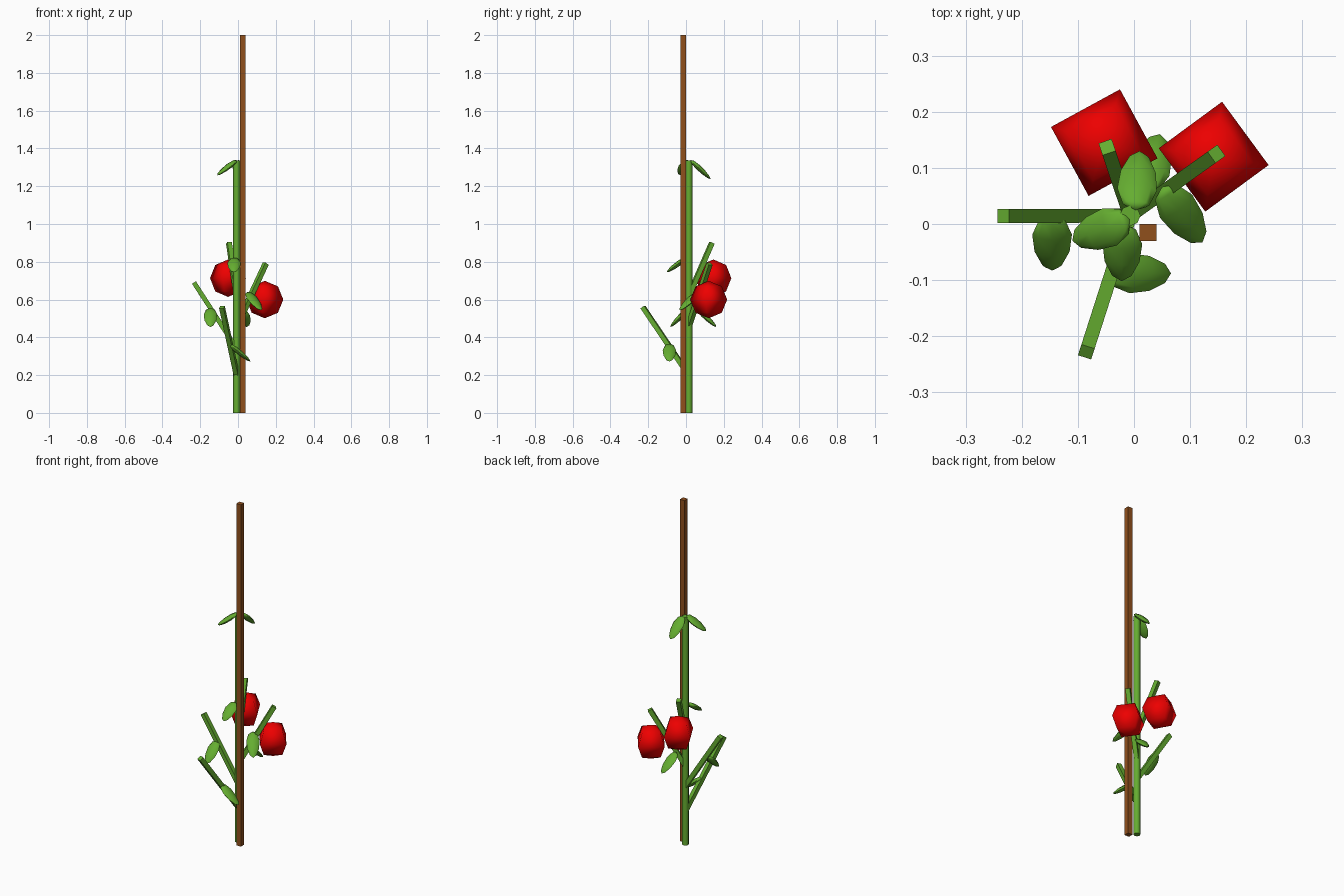
import bpy, bmesh, math
from mathutils import Vector, Matrix

if "Cube" in bpy.data.objects:
    bpy.data.objects.remove(bpy.data.objects["Cube"])


def material(name, color):
    m = bpy.data.materials.new(name)
    m.diffuse_color = color
    m.use_nodes = True
    m.node_tree.nodes["Principled BSDF"].inputs["Base Color"].default_value = m.diffuse_color
    return m


GREEN = material("leaf_green", (0.13, 0.42, 0.03, 1))
RED = material("fruit_red", (0.85, 0.0, 0.0, 1))
BROWN = material("wood_brown", (0.28, 0.08, 0.012, 1))


def finish(bm, name, mat, matrix, smooth=None):
    bmesh.ops.transform(bm, matrix=matrix, verts=bm.verts)
    bmesh.ops.recalc_face_normals(bm, faces=bm.faces)
    me = bpy.data.meshes.new(name)
    bm.to_mesh(me)
    bm.free()
    me.materials.append(mat)
    ob = bpy.data.objects.new(name, me)
    bpy.context.collection.objects.link(ob)
    if smooth:
        bpy.ops.object.select_all(action='DESELECT')
        bpy.context.view_layer.objects.active = ob
        ob.select_set(True)
        bpy.ops.object.shade_smooth_by_angle(angle=math.radians(smooth))
    return ob


def frame(a, b):
    """Matrix centred between a and b: z along a-b, x horizontal."""
    a, b = Vector(a), Vector(b)
    d = (b - a).normalized()
    ref = Vector((0, 0, 1)) if abs(d.z) < 0.99 else Vector((0, 1, 0))
    side = d.cross(ref).normalized()
    rot = Matrix((side, d.cross(side), d)).transposed().to_4x4()
    return Matrix.Translation((a + b) / 2) @ rot, (b - a).length


def rod(name, a, b, sides, radius, mat, smooth=None):
    m, length = frame(a, b)
    bm = bmesh.new()
    bmesh.ops.create_cone(bm, cap_ends=True, segments=sides, radius1=radius,
                          radius2=radius, depth=length)
    if sides == 4:
        bmesh.ops.rotate(bm, verts=bm.verts, matrix=Matrix.Rotation(math.pi / 4, 3, 'Z'))
    finish(bm, name, mat, m, smooth)


def leaf(name, a, b):
    # flattened egg, a little wider near the base
    m, length = frame(a, b)
    bm = bmesh.new()
    bmesh.ops.create_uvsphere(bm, u_segments=8, v_segments=5, radius=1)
    for v in bm.verts:
        taper = 1 - 0.2 * v.co.z
        v.co = (v.co.x * 0.035 * taper, v.co.y * 0.014 * taper, v.co.z * length / 2)
    finish(bm, name, GREEN, m, 60)


def fruit(name, center, angle):
    # four-sided sphere
    bm = bmesh.new()
    bmesh.ops.create_uvsphere(bm, u_segments=4, v_segments=4, radius=0.099)
    finish(bm, name, RED,
           Matrix.Translation(center) @ Matrix.Rotation(math.radians(angle), 4, 'Z'), 100)


# Support stake
rod("stake", (0.025, -0.015, 0), (0.025, -0.015, 2), 4, 0.0212, BROWN)

# Main stem
SX, SY = -0.007, 0.015
rod("stem", (SX, SY, 0), (SX, SY, 1.335), 8, 0.0185, GREEN, 60)

# Side branches
branches = [(0.34, (-0.233, 0.014, 0.69)), (0.20, (-0.085, -0.228, 0.56)),
            (0.46, (0.147, 0.125, 0.79)), (0.62, (-0.048, 0.137, 0.90))]
for i, (z, tip) in enumerate(branches, 1):
    rod(f"branch_{i}", (SX, SY, z), tip, 4, 0.0175, GREEN)

# Leaves: base, tip
leaves = [((-0.008, 0.008, 1.338), (-0.11, -0.03, 1.258)),
          ((0.003, 0.025, 1.338), (0.01, 0.13, 1.238)),
          ((-0.02, 0.0, 0.82), (-0.022, -0.102, 0.745)),
          ((-0.047, -0.088, 0.365), (0.066, -0.088, 0.272)),
          ((0.05, 0.066, 0.64), (0.122, -0.033, 0.543)),
          ((0.02, 0.06, 0.55), (0.046, 0.16, 0.455)),
          ((-0.146, 0.015, 0.555), (-0.146, -0.083, 0.455))]
for i, (a, b) in enumerate(leaves, 1):
    leaf(f"leaf_{i}", a, b)

# Fruits
fruit("fruit_1", (-0.053, 0.145, 0.713), 73.6)
fruit("fruit_2", (0.142, 0.12, 0.60), -8.7)
